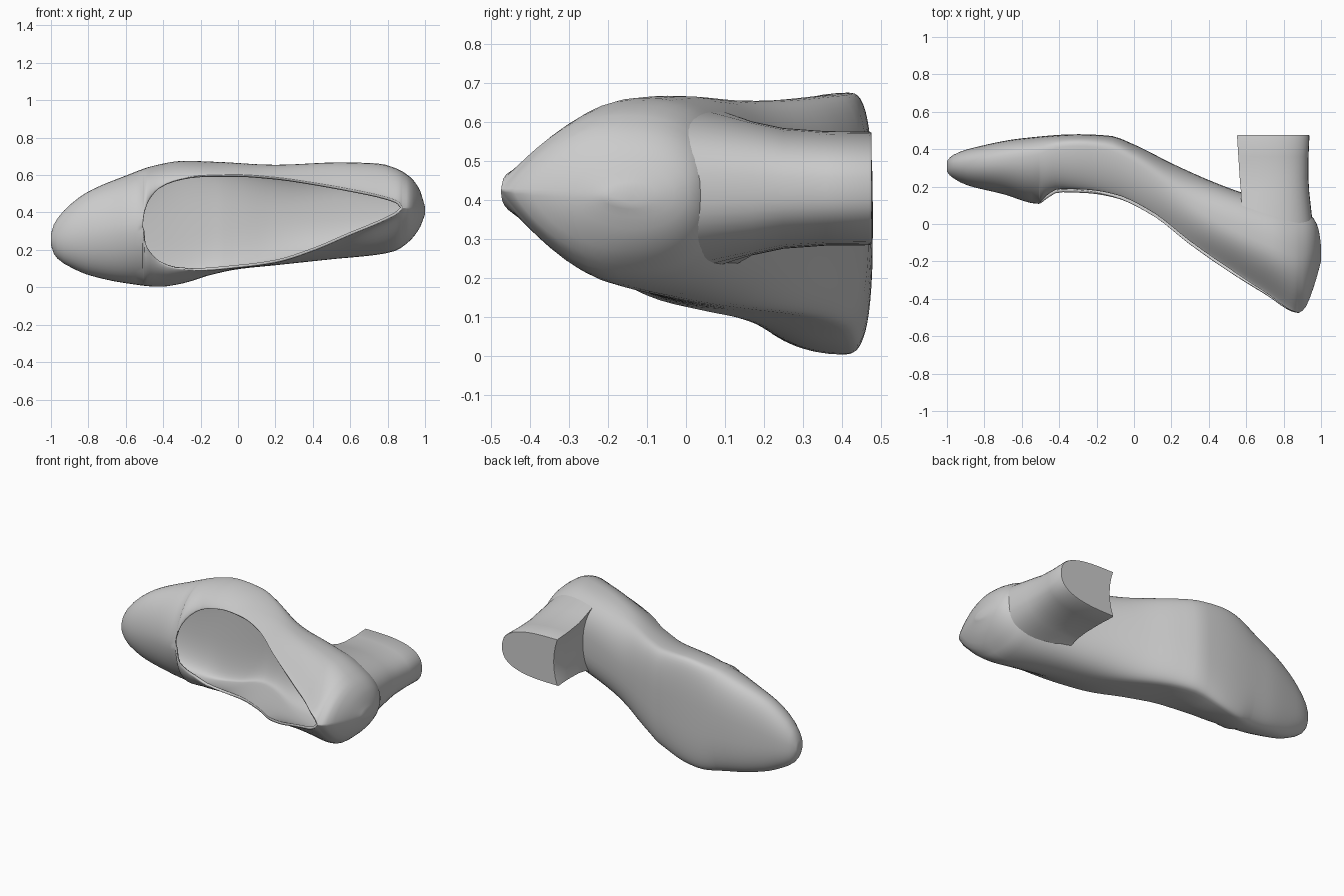
import bpy, math

if "Cube" in bpy.data.objects:
    bpy.data.objects.remove(bpy.data.objects["Cube"])

# Outline tables: (position along the shoe, value)
SOLE = [(-1, .335), (-.985, .355), (-.95, .378), (-.85, .41), (-.6, .458), (-.3, .48), (-.13, .472), (0, .425),
        (.2, .325), (.4, .235), (.57, .17), (.75, .115), (.9, .07), (.96, .03), (.99, -.04), (1, -.12)]
TOP = [(-1, .28), (-.985, .26), (-.95, .235), (-.9, .21), (-.7, .16), (-.51, .108), (-.46, .14), (-.4, .17),
       (-.25, .165), (-.1, .14), (.1, .045), (.3, -.11), (.5, -.25), (.7, -.375), (.88, -.475), (.91, -.455),
       (.96, -.34), (1, -.2)]
Z_LOW = [(-1, .225), (-.985, .18), (-.95, .14), (-.9, .11), (-.8, .066), (-.6, .022), (-.42, .003), (-.3, .02),
         (-.15, .065), (0, .097), (.2, .118), (.5, .15), (.75, .175), (.84, .195), (.92, .25), (.97, .315), (1, .39)]
Z_HIGH = [(-1, .285), (-.985, .335), (-.95, .388), (-.9, .44), (-.8, .512), (-.6, .597), (-.45, .65), (-.29, .676),
          (-.1, .67), (.2, .655), (.55, .668), (.75, .662), (.84, .638), (.92, .59), (.97, .525), (1, .43)]
CENTRE = [(-1, .255), (-.51, .325), (.88, .425), (1, .41)]
OPEN_LOW = [(-.51, .325), (-.5, .25), (-.47, .19), (-.42, .14), (-.34, .105), (-.2, .091), (0, .105),
            (.2, .132), (.4, .195), (.6, .28), (.8, .365), (.86, .4), (.88, .425)]
OPEN_HIGH = [(-.51, .325), (-.5, .4), (-.47, .475), (-.42, .53), (-.34, .57), (-.2, .597), (0, .602),
             (.2, .588), (.4, .56), (.6, .525), (.8, .48), (.86, .455), (.88, .425)]
WIDEST = [(-1, .45), (-.7, .35), (-.3, .2), (0, .3), (.4, .48), (1, .45)]
SQUARE = [(-1, .9), (-.6, .75), (-.2, .7), (.2, .85), (.6, .75), (.9, .8), (1, 1)]
PEAK = [(-1, 1), (-.5, 1.15), (-.15, 1.7), (.3, 2.2), (.6, 2.6), (.82, 2.5), (.93, 1.5), (1, 1)]


def curve(tab, x):
    """Smooth monotone interpolation of a table."""
    n = len(tab)
    i = max(k for k in range(n - 1) if k == 0 or tab[k][0] <= x)
    slope = [(b[1] - a[1]) / (b[0] - a[0]) for a, b in zip(tab, tab[1:])]

    def tangent(k):
        if k == 0 or k == n - 1:
            return slope[min(k, n - 2)]
        a, b = slope[k - 1], slope[k]
        return 2 * a * b / (a + b) if a * b > 0 else 0
    (x0, y0), (x1, y1) = tab[i], tab[i + 1]
    h = x1 - x0
    t = (x - x0) / h
    return ((2*t**3 - 3*t**2 + 1) * y0 + (t**3 - 2*t**2 + t) * h * tangent(i)
            + (3*t**2 - 2*t**3) * y1 + (t**3 - t**2) * h * tangent(i + 1))


def params(x):
    ys, yt = curve(SOLE, x), curve(TOP, x)
    zl, zh = curve(Z_LOW, x), curve(Z_HIGH, x)
    return ys, yt, ys - curve(WIDEST, x) * (ys - yt), zl, zh, (zl + zh) / 2, curve(SQUARE, x)


def sole_y(x, z):
    """Height of the sole surface under a point."""
    ys, yt, ym, zl, zh, zc, p = params(x)
    c = min(1, abs(z - zc) / ((zh - zl) / 2)) ** (1 / p)
    return ym + (ys - ym) * max(0, 1 - c * c) ** (p / 2)


def section(x, n=12):
    """U-shaped slice from one edge of the opening round the sole to the other."""
    ys, yt, ym, zl, zh, zc, p = params(x)
    if -.51 < x < .88:
        lo, hi = curve(OPEN_LOW, x), curve(OPEN_HIGH, x)
    else:
        lo = hi = curve(CENTRE, x)
    e = curve(PEAK, x)
    lift = .018 * min(1, (hi - lo) / .3)

    def half(zo, zw, y_edge):
        pts = []
        for k in range(n, 0, -1):
            a = math.pi / 2 * k / n
            pts.append((x, ym - (ym - y_edge) * math.sin(a), zo + (zw - zo) * max(0, math.cos(a)) ** e))
        for k in range(n + 1):
            a = math.pi / 2 * k / n
            pts.append((x, ym + (ys - ym) * math.sin(a) ** p, zc + (zw - zc) * max(0, math.cos(a)) ** p))
        return pts
    return half(hi, zh, yt + lift) + half(lo, zl, yt)[-2::-1]


def loft(name, rings, closed, cap_start=True, cap_end=True):
    n = len(rings[0])
    faces = []
    for i in range(len(rings) - 1):
        for j in range(n if closed else n - 1):
            k = (j + 1) % n
            faces.append((i*n + j, (i+1)*n + j, (i+1)*n + k, i*n + k))
    if cap_start:
        faces.append(tuple(range(n)))
    if cap_end:
        faces.append(tuple(reversed(range((len(rings) - 1) * n, len(rings) * n))))
    me = bpy.data.meshes.new(name)
    me.from_pydata([p for r in rings for p in r], [], faces)
    ob = bpy.data.objects.new(name, me)
    bpy.context.collection.objects.link(ob)
    weld = ob.modifiers.new("weld", 'WELD')
    weld.merge_threshold = .0005
    bpy.ops.object.select_all(action='DESELECT')
    ob.select_set(True)
    bpy.context.view_layer.objects.active = ob
    bpy.ops.object.shade_smooth_by_angle(angle=math.radians(50))
    # the two edges that meet along the toe and heel ridge stay smooth
    return ob


# Shoe body: slices packed closer at toe, throat and heel
xs = [-1, -.996, -.985, -.965, -.93]
xs += [-.89 + .038 * i for i in range(10)]
xs += [-.51, -.507, -.5, -.485, -.47, -.445, -.42, -.38]
xs += [-.34 + .045 * i for i in range(26)]
xs += [.82, .84, .86, .873, .88, .9, .92, .94, .96, .975, .987, .995, 1]
shell = loft("shoe_body", [section(x) for x in sorted(xs)], False)
wall = shell.modifiers.new("thickness", 'SOLIDIFY')
wall.thickness = .015
wall.offset = -1

# Block heel: D-shaped rings from the sole down to the tip
HEEL = [(None, .575, .953, .2), (.17, .572, .937, .172), (.25, .565, .932, .155),
        (.36, .558, .933, .147), (.47, .551, .938, .146), (.476, .554, .935, .143)]
rings = []
for y, xf, xb, h in HEEL:
    ring = []
    for k in range(25):
        a = math.pi * (k / 24 - .5)
        s = math.sin(a)
        ring.append((xf + (xb - xf) * max(0, math.cos(a)) ** .65, .43 + h * math.copysign(abs(s) ** .8, s)))
    for k in range(1, 6):
        v = 1 - k / 3
        ring.append((xf + .025 * (1 - v * v), .43 + h * v))
    rings.append([(x, sole_y(x, z) - .008 if y is None else y, z) for x, z in reversed(ring)])
loft("block_heel", rings, True, cap_start=False)
